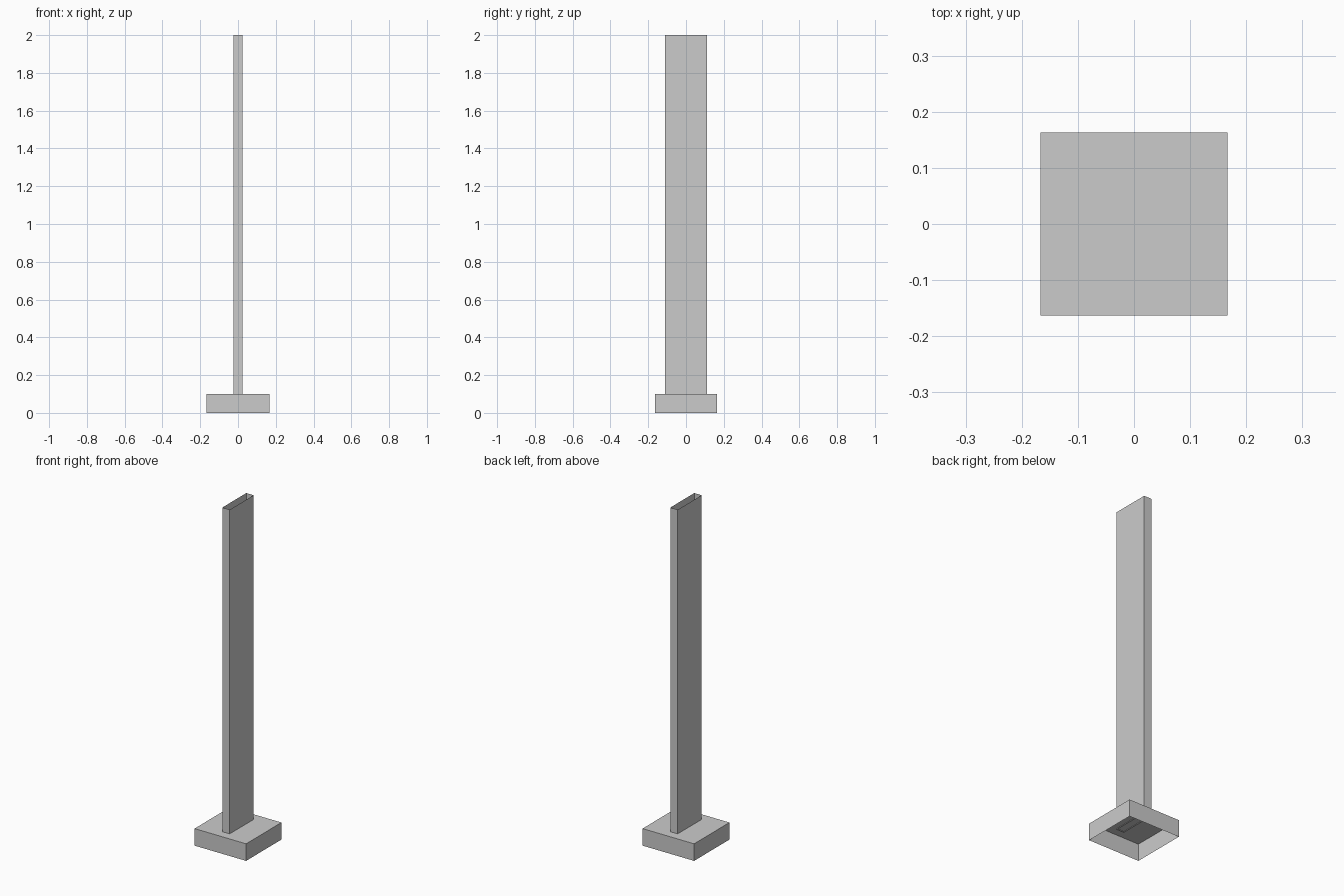
import bpy
import bmesh

if "Cube" in bpy.data.objects:
    bpy.data.objects.remove(bpy.data.objects["Cube"])


def open_box(name, sx, sy, z0, z1, open_top, open_bottom):
    """Thin-shell box with its top and/or bottom face left off."""
    bm = bmesh.new()
    bmesh.ops.create_cube(bm, size=1)
    for v in bm.verts:
        v.co = (v.co.x * sx, v.co.y * sy, z1 if v.co.z > 0 else z0)
    bm.normal_update()
    caps = [f for f in bm.faces
            if (f.normal.z > 0.5 and open_top) or (f.normal.z < -0.5 and open_bottom)]
    bmesh.ops.delete(bm, geom=caps, context='FACES_ONLY')
    mesh = bpy.data.meshes.new(name)
    bm.to_mesh(mesh)
    bm.free()
    obj = bpy.data.objects.new(name, mesh)
    bpy.context.collection.objects.link(obj)
    return obj


# Base plinth: hollow, open underneath
open_box("base", 0.334, 0.327, 0.0, 0.1, False, True)

# Tall flat post: hollow tube, slightly sunk through the base top
open_box("post", 0.048, 0.222, 0.095, 2.0, True, True)
